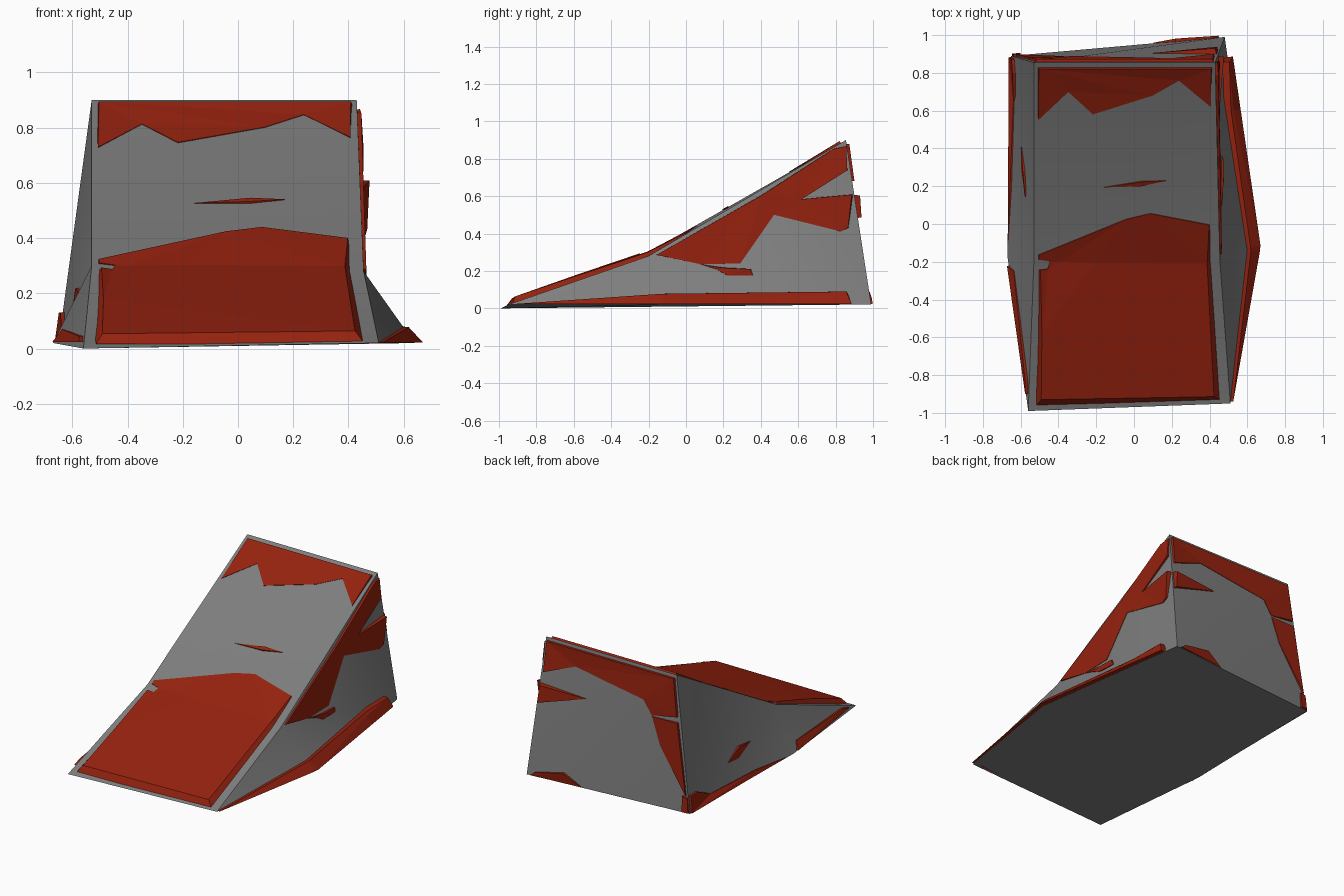
import bpy, bmesh
from mathutils import Vector
from mathutils.bvhtree import BVHTree

if "Cube" in bpy.data.objects:
    bpy.data.objects.remove(bpy.data.objects["Cube"])


def material(name, color):
    m = bpy.data.materials.new(name)
    m.diffuse_color = (*color, 1)
    m.use_nodes = True
    m.node_tree.nodes["Principled BSDF"].inputs["Base Color"].default_value = m.diffuse_color
    return m


red = material("red_paint", (.30, .0155, .0045))
grey = material("dark_grey", (.21, .21, .21))


def add_object(name, bm, mat):
    bmesh.ops.recalc_face_normals(bm, faces=bm.faces)
    me = bpy.data.meshes.new(name)
    bm.to_mesh(me)
    ob = bpy.data.objects.new(name, me)
    bpy.context.collection.objects.link(ob)
    me.materials.append(mat)
    return ob


# Ramp body: six-sided base, kinked slope, concave flanks
base = [(-.56, -.99, 0), (.51, -.95, .02), (.64, -.12, .02),
        (.48, .99, .02), (-.65, .89, .02), (-.67, -.17, .02)]
slope = [(-.53, -.2, .3), (.455, -.2, .28), (.43, .855, .9), (-.53, .855, .9)]
body = bmesh.new()
bv = [body.verts.new(p) for p in base + slope]
for f in [(5, 4, 3, 2, 1, 0), (0, 1, 7), (0, 7, 6), (6, 7, 8, 9),
          (1, 2, 7), (2, 3, 7), (3, 8, 7), (0, 6, 5), (5, 6, 4), (4, 6, 9),
          (3, 4, 9), (3, 9, 8)]:
    body.faces.new([bv[i] for i in f]).smooth = True
# Folds inside one side are smooth, borders between sides stay sharp
folds = [{0, 7}, {6, 7}, {2, 7}, {3, 7}, {5, 6}, {4, 6}, {3, 9}]
body.verts.index_update()
for e in body.edges:
    e.smooth = {v.index for v in e.verts} in folds
add_object("ramp_body", body, grey)
tree = BVHTree.FromBMesh(body)

# Each side: how a flat (u, v) becomes a ray onto the body
RAYS = {
    "top": (lambda u, v: (u, v, 5), (0, 0, -1)),
    "right": (lambda u, v: (5, u, v), (-1, 0, 0)),
    "left": (lambda u, v: (-5, u, v), (1, 0, 0)),
    "back": (lambda u, v: (u, 5, v), (0, -1, 0)),
}


def patch(name, side, outline, cuts=(), bevel=.6):
    """Red plate lying on the body; outline points are (u, v, height)."""
    origin, direction = RAYS[side]
    mid = sum((Vector(p[:2]) for p in outline), Vector((0, 0))) / len(outline)
    bm = bmesh.new()
    low, high = [], []
    for u, v, h in outline:
        p = Vector((u, v))
        q = p + (mid - p).normalized() * h * bevel
        low.append(bm.verts.new((u, v, -.02)))
        high.append(bm.verts.new((q.x, q.y, h)))
    n = len(outline)
    for i in range(n):
        j = (i + 1) % n
        bm.faces.new((low[i], low[j], high[j], high[i]))
    caps = [bm.faces.new(high), bm.faces.new(low[::-1])]
    bm.normal_update()
    bmesh.ops.triangulate(bm, faces=caps)
    axis = Vector((0, 1, 0)) if side == "top" else Vector((1, 0, 0))
    for c in cuts:
        bmesh.ops.bisect_plane(bm, geom=bm.verts[:] + bm.edges[:] + bm.faces[:],
                               plane_co=axis * c, plane_no=axis)
    for vert in bm.verts:
        p, h = Vector(vert.co[:2]), vert.co.z
        for k in range(60):          # slide inward until the ray meets the body
            q = p.lerp(mid, k / 60)
            hit, normal, _, _ = tree.ray_cast(Vector(origin(*q)), Vector(direction))
            if hit:
                break
        if normal.dot(Vector(direction)) > 0:
            normal = -normal
        if side != "top":            # flanks and back thicken sideways only
            normal = Vector((normal.x, normal.y, 0)).normalized()
        vert.co = hit + normal * h
        vert.co.z = max(vert.co.z, .016)
    add_object(name, bm, red)


# Slope plates
patch("lower_slope_plate", "top",
      [(-.515, -.965, .03), (.46, -.94, .03), (.42, -.2, .02), (.405, 0, .005),
       (.09, .06, .003), (-.04, .03, .003), (-.51, -.16, .004), (-.51, -.185, .004),
       (-.45, -.195, .003), (-.46, -.235, .003), (-.515, -.24, .012),
       (-.52, -.6, .025)], cuts=(-.2,), bevel=1.7)
patch("upper_slope_plate", "top",
      [(-.51, .55, .003), (-.35, .70, .002), (-.22, .58, .003), (.10, .68, .002),
       (.24, .76, .002), (.41, .62, .003), (.42, .83, .012), (-.515, .83, .012)],
      bevel=1)
patch("slope_chip", "top",
      [(-.16, .195, .003), (.04, .2, .008), (.17, .23, .003), (.05, .23, .008)])

# Right flank plates
patch("right_edge_plate", "right",
      [(-.16, .285, .01), (.4, .605, .012), (.79, .855, .015), (.865, .875, .01),
       (.865, .74, .015), (.62, .585, .008), (.895, .61, .03), (.87, .43, .012),
       (.83, .41, .005), (.47, .5, .003), (.29, .24, .003), (.08, .235, .003)],
      cuts=(.1, .35), bevel=.3)
patch("right_chip", "right",
      [(.08, .235, .003), (.22, .22, .012), (.35, .21, .01), (.36, .175, .003),
       (.22, .175, .003), (.16, .21, .003)])
patch("right_base_trim", "right",
      [(-.94, .022, .015), (-.13, .078, .02), (.86, .09, .03), (.885, .022, .03),
       (-.12, .022, .032)], cuts=(-.14, .1, .35, .6), bevel=.1)

# Left flank plates
patch("left_front_trim", "left",
      [(-.9, .024, .015), (-.83, .045, .015), (-.25, .07, .003), (-.22, .024, .012)],
      bevel=.1)
patch("left_rear_trim", "left",
      [(-.1, .024, .002), (.2, .05, .008), (.65, .06, .004), (.80, .13, .015),
       (.875, .13, .015), (.885, .024, .015)], cuts=(.1, .35, .6), bevel=.1)
patch("left_chip", "left",
      [(.14, .2, .003), (.28, .225, .012), (.41, .16, .003), (.3, .15, .003)])

# Back plates
patch("back_top_plate", "back",
      [(.425, .88, .015), (-.525, .88, .015), (-.555, .63, .015), (-.37, .60, .003),
       (-.31, .69, .003), (-.05, .73, .003), (.2, .77, .003), (.43, .68, .012)])
patch("back_left_strip", "back",
      [(-.37, .595, .003), (-.555, .60, .015), (-.625, .13, .012), (-.43, .42, .003)])
patch("back_right_wedge", "back",
      [(.445, .61, .03), (.1, .59, .003), (.45, .48, .02)])
patch("back_base_chip", "back",
      [(.45, .024, .01), (.42, .05, .012), (.22, .09, .018), (.1, .024, .003)], bevel=.1)
patch("back_corner_block", "back",
      [(-.645, .024, .012), (-.64, .13, .012), (-.6, .13, .012), (-.6, .024, .012)],
      bevel=.1)
